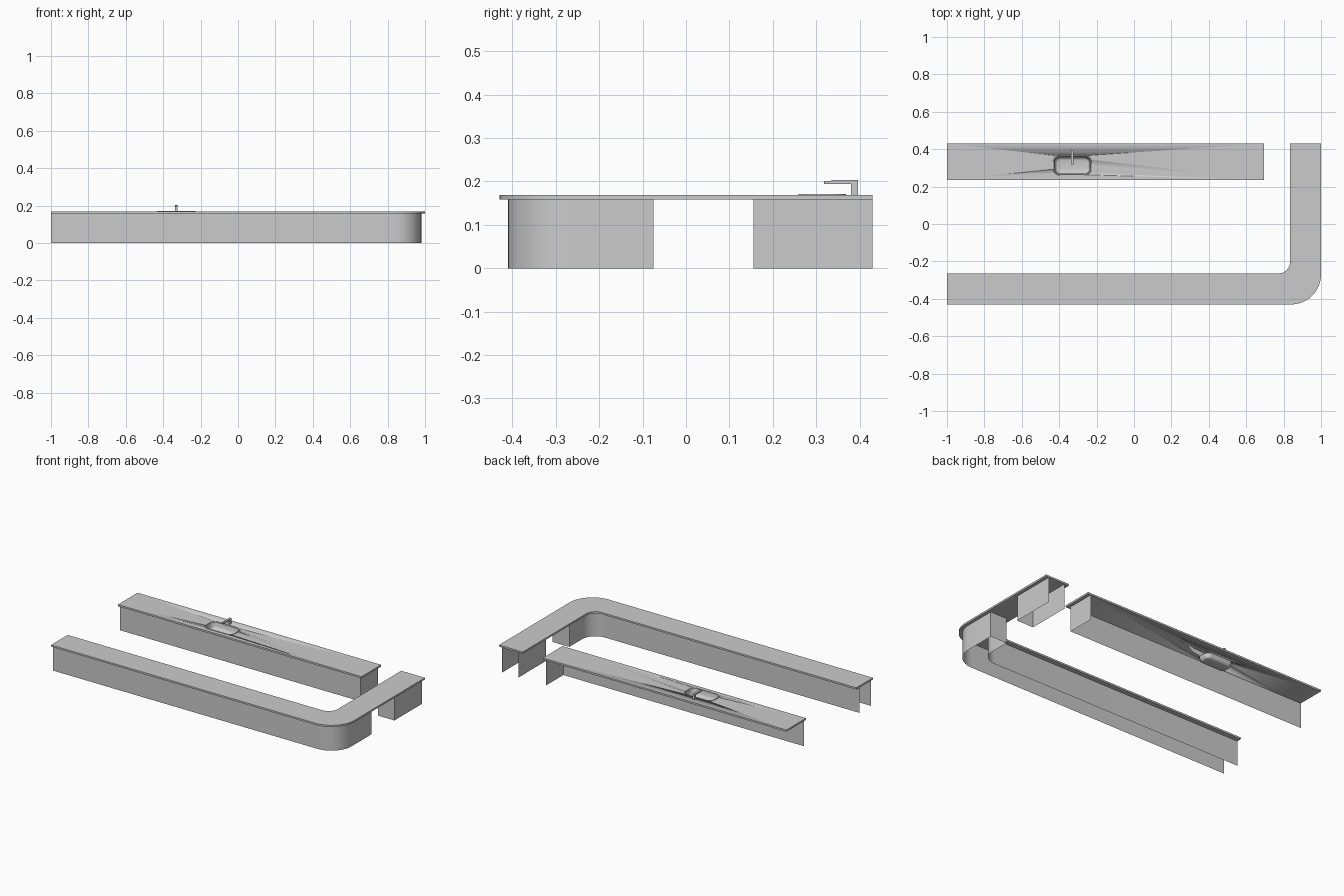
import bpy, bmesh
from math import cos, sin, pi

if "Cube" in bpy.data.objects:
    bpy.data.objects.remove(bpy.data.objects["Cube"])

TOP, UNDER = 0.169, 0.158


def arc(cx, cy, r, a0, a1, n=12):
    return [(cx + r * cos(a0 + (a1 - a0) * i / n), cy + r * sin(a0 + (a1 - a0) * i / n))
            for i in range(n + 1)]


def finish(name, bm, smooth=True):
    bmesh.ops.remove_doubles(bm, verts=bm.verts, dist=1e-5)
    me = bpy.data.meshes.new(name)
    bm.to_mesh(me)
    bm.free()
    ob = bpy.data.objects.new(name, me)
    bpy.context.collection.objects.link(ob)
    if smooth:
        bpy.ops.object.select_all(action='DESELECT')
        ob.select_set(True)
        bpy.context.view_layer.objects.active = ob
        bpy.ops.object.shade_smooth_by_angle()
    return ob


def slab(name, outline, z0, z1):
    bm = bmesh.new()
    f = bm.faces.new([bm.verts.new((x, y, z0)) for x, y in outline])
    ext = bmesh.ops.extrude_face_region(bm, geom=[f])
    bmesh.ops.translate(bm, vec=(0, 0, z1 - z0),
                        verts=[v for v in ext['geom'] if isinstance(v, bmesh.types.BMVert)])
    bmesh.ops.recalc_face_normals(bm, faces=bm.faces)
    return finish(name, bm)


def wall(name, path):
    # thin panel following a plan path from the floor to the counter
    bm = bmesh.new()
    lo = [bm.verts.new((x, y, 0)) for x, y in path]
    hi = [bm.verts.new((x, y, UNDER)) for x, y in path]
    for i in range(len(path) - 1):
        bm.faces.new((lo[i], lo[i + 1], hi[i + 1], hi[i]))
    return finish(name, bm)


def rounded_rect(cx, cy, hx, hy, r):
    pts = []
    for k, (sx, sy) in enumerate([(1, 1), (-1, 1), (-1, -1), (1, -1)]):
        pts += arc(cx + sx * (hx - r), cy + sy * (hy - r), r, k * pi / 2, (k + 1) * pi / 2, 8)
    return pts


# L-shaped front counter top with rounded corner
outer = [(-1, -0.43)] + arc(0.84, -0.27, 0.16, -pi / 2, 0) + [(1, 0.43)]
inner = [(0.835, 0.43)] + arc(0.77, -0.2, 0.065, 0, -pi / 2) + [(-1, -0.265)]
slab("front_counter_top", outer + inner, UNDER, TOP)

# Panels below the front counter, open at the left end
wall("front_counter_base",
     [(-1, -0.41)] + arc(0.84, -0.27, 0.14, -pi / 2, 0) + [(0.98, -0.075), (0.865, -0.075)]
     + arc(0.77, -0.2, 0.095, 0, -pi / 2) + [(-1, -0.295)])
# Panels behind the walk-through gap
wall("side_counter_base", [(0.98, 0.43), (0.98, 0.155), (0.865, 0.155), (0.865, 0.43)])

# Back counter with sink cut-out
back = slab("back_counter_top", [(-1, 0.235), (0.695, 0.235), (0.695, 0.43), (-1, 0.43)],
            UNDER, TOP)
SX, SY = -0.33, 0.314
cutter = slab("sink_cutter", rounded_rect(SX, SY, 0.1, 0.051, 0.037), 0.1, 0.2)
cutter.hide_render = True
cutter.hide_set(True)
cut = back.modifiers.new("sink_hole", 'BOOLEAN')
cut.operation, cut.solver, cut.object = 'DIFFERENCE', 'EXACT', cutter
wall("back_counter_base", [(-1, 0.255), (0.675, 0.255), (0.675, 0.43)])

# Sink: rim, sloping sides and filleted floor, as inset rings
bm = bmesh.new()
rings = []
for inset, z in [(0, TOP), (0.001, 0.1715), (0.005, 0.1715), (0.008, 0.169), (0.012, 0.145),
                 (0.015, 0.138), (0.021, 0.133), (0.029, 0.131)]:
    pts = rounded_rect(SX, SY, 0.104 - inset, 0.055 - inset, 0.041 - inset)
    rings.append([bm.verts.new((x, y, z)) for x, y in pts])
for a, b in zip(rings, rings[1:]):
    for i in range(len(a)):
        j = (i + 1) % len(a)
        bm.faces.new((a[i], a[j], b[j], b[i]))
bm.faces.new(rings[-1])
finish("sink_basin", bm)

# Tap: bent side profile given a thickness across x
profile = [(0.38, TOP), (0.396, TOP), (0.396, 0.203), (0.335, 0.203), (0.333, 0.201),
           (0.318, 0.201), (0.318, 0.194), (0.38, 0.194)]
bm = bmesh.new()
f = bm.faces.new([bm.verts.new((SX - 0.007, y, z)) for y, z in profile])
ext = bmesh.ops.extrude_face_region(bm, geom=[f])
bmesh.ops.translate(bm, vec=(0.014, 0, 0),
                    verts=[v for v in ext['geom'] if isinstance(v, bmesh.types.BMVert)])
bmesh.ops.recalc_face_normals(bm, faces=bm.faces)
finish("sink_tap", bm, smooth=False)
